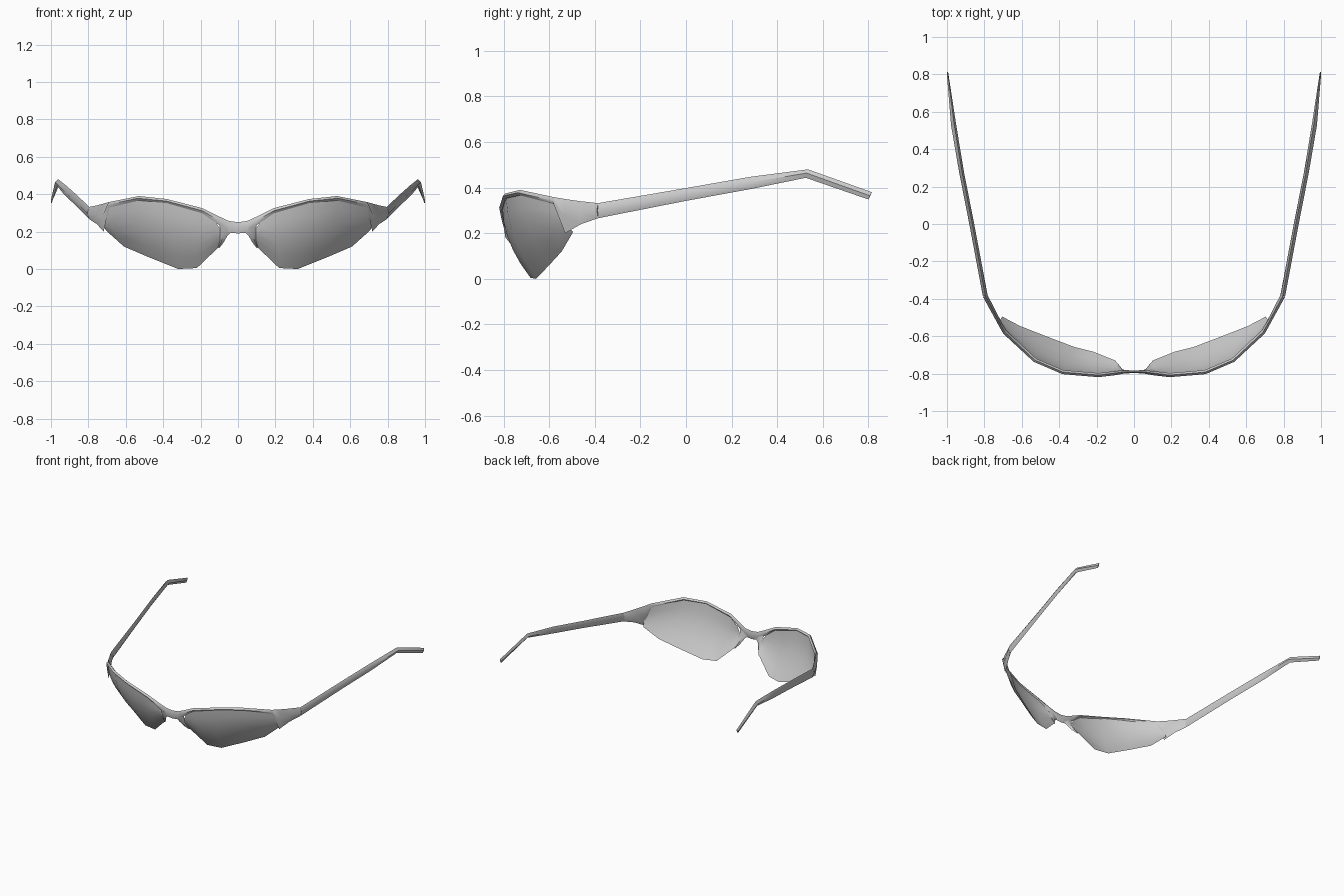
import bpy
from mathutils import Vector

cube = bpy.data.objects.get("Cube")
if cube:
    bpy.data.objects.remove(cube)

grey = bpy.data.materials.new("soft_grey")
grey.use_nodes = True
COLOUR = (0.6, 0.6, 0.6, 1)
grey.diffuse_color = COLOUR
grey.node_tree.nodes["Principled BSDF"].inputs["Base Color"].default_value = COLOUR


def make(name, verts, faces, angle):
    """Mesh for the left half, mirrored across x and smooth shaded."""
    mesh = bpy.data.meshes.new(name)
    mesh.from_pydata(verts, [], faces)
    mesh.materials.append(grey)
    obj = bpy.data.objects.new(name, mesh)
    bpy.context.collection.objects.link(obj)
    mirror = obj.modifiers.new("mirror", "MIRROR")
    mirror.merge_threshold = 0.002
    bpy.ops.object.select_all(action="DESELECT")
    obj.select_set(True)
    bpy.context.view_layer.objects.active = obj
    bpy.ops.object.shade_smooth_by_angle(angle=angle)
    return obj


def bar(name, stations, open_start=False):
    """Four-sided tapering bar; each station has two edge points and a half thickness."""
    verts, faces = [], []
    mids = [(Vector(a) + Vector(b)) / 2 for a, b, t in stations]
    last = len(stations) - 1
    for i, (a, b, t) in enumerate(stations):
        a, b = Vector(a), Vector(b)
        along = mids[min(i + 1, last)] - mids[max(i - 1, 0)]
        if open_start and i == 0:
            along = Vector((1, 0, 0))
        side = along.cross(a - b).normalized() * t
        verts += [a, mids[i] + side, b, mids[i] - side]
    for i in range(last):
        for k in range(4):
            n = (k + 1) % 4
            faces.append((4 * i + k, 4 * i + n, 4 * i + 4 + n, 4 * i + 4 + k))
    if not open_start:
        faces.append((3, 2, 1, 0))
    faces.append(tuple(4 * last + k for k in range(4)))
    return make(name, verts, faces, 0.9)


def upright(x, y, low, high, t):
    return (x, y, high), (x, y, low), t


# Lenses: curved sheets lofted from the brow edge to the lower edge
top = [(.085, -.777, .2), (.12, -.792, .25), (.2, -.805, .31), (.37, -.79, .358),
       (.53, -.725, .374), (.695, -.565, .338), (.715, -.53, .26)]
bottom = [(.092, -.755, .15), (.105, -.728, .115), (.22, -.682, .005), (.32, -.657, 0),
          (.47, -.6, .06), (.61, -.545, .12), (.705, -.495, .205)]
ROWS = 6
verts, faces = [], []
for i, (a, b) in enumerate(zip(top, bottom)):
    a, b = Vector(a), Vector(b)
    out = Vector((a.x, a.y, 0)).normalized()
    bulge = .03 * min(1, (a - b).length / .3)
    for r in range(ROWS):
        f = r / (ROWS - 1)
        verts.append(a.lerp(b, f) + out * bulge * 4 * f * (1 - f))
for i in range(len(top) - 1):
    for r in range(ROWS - 1):
        k = i * ROWS + r
        faces.append((k, k + 1, k + ROWS + 1, k + ROWS))
make("lenses", verts, faces, 1.2)

# Bridge and brow bar, widening into the hinge piece beside each lens
brow = [upright(*s) for s in [
    (0, -.79, .19, .25, .007), (.05, -.79, .195, .257, .009),
    (.1, -.797, .235, .28, .011), (.19, -.808, .297, .325, .011),
    (.38, -.792, .352, .374, .011), (.53, -.728, .366, .39, .011),
    (.69, -.578, .328, .358, .012), (.718, -.53, .2, .35, .011),
    (.755, -.46, .24, .34, .012), (.795, -.385, .266, .332, .013)]]
bar("brow_frame", brow, open_start=True)

# Temple arms with the bent ear tips
bar("temple_arms", [
    ((.795, -.385, .332), (.795, -.385, .266), .013),
    ((.865, 0, .398), (.87, 0, .342), .013),
    ((.92, .28, .447), (.925, .28, .393), .013),
    ((.962, .535, .48), (.967, .525, .443), .014),
    ((.997, .815, .38), (.997, .8, .348), .004)])

# Nose rests following the inner lens edges
bar("nose_rests", [
    ((.03, -.788, .205), (.1, -.795, .25), .008),
    ((.055, -.785, .18), (.095, -.778, .19), .011),
    ((.078, -.757, .14), (.1, -.75, .148), .008),
    ((.1, -.732, .112), (.107, -.73, .118), .003)])
